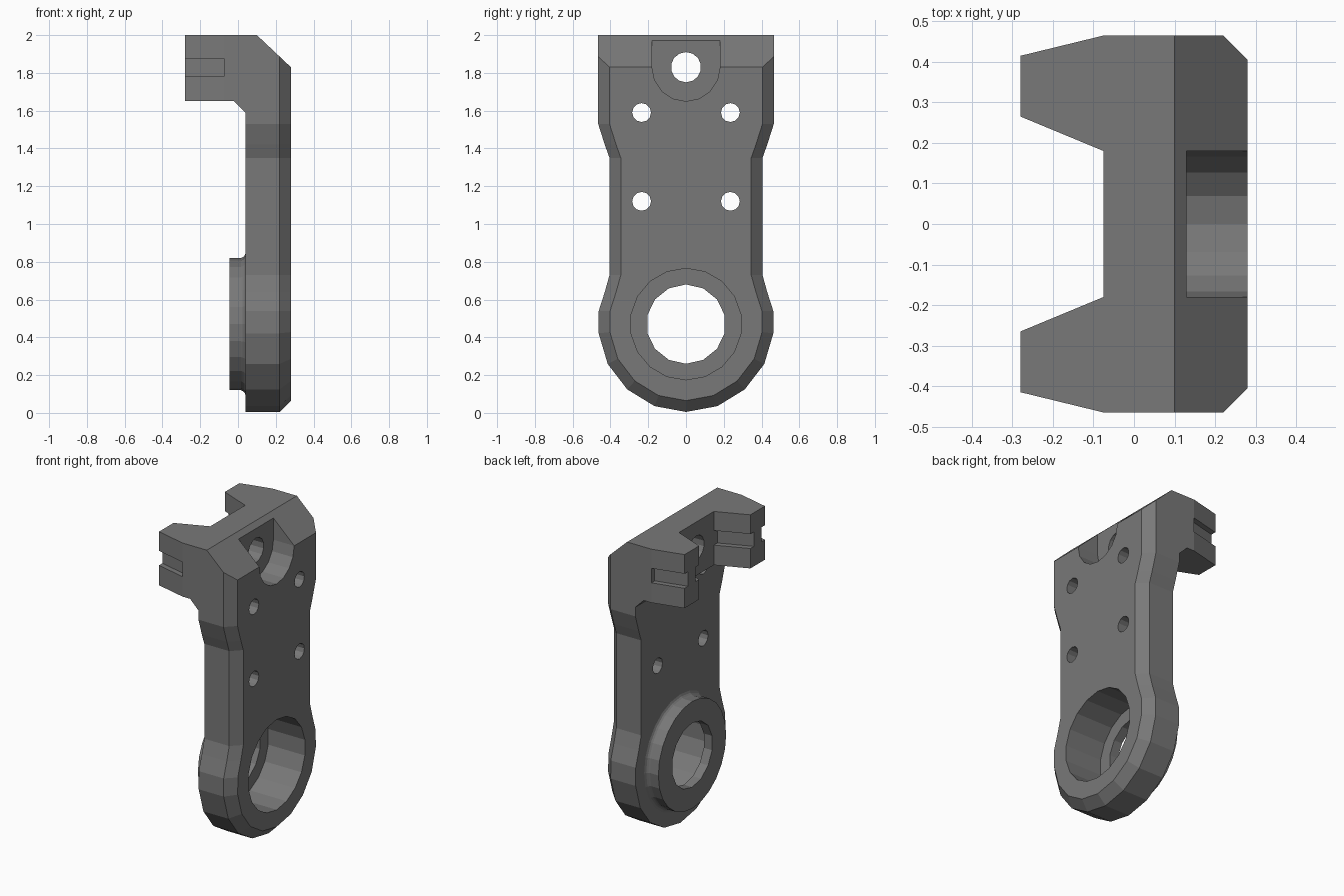
import bpy, bmesh, math

cube = bpy.data.objects.get("Cube")
if cube:
    bpy.data.objects.remove(cube, do_unlink=True)

COLOR = (0.19, 0.19, 0.19, 1)
grey = bpy.data.materials.new("machined grey")
grey.use_nodes = True
grey.diffuse_color = COLOR
grey.node_tree.nodes["Principled BSDF"].inputs["Base Color"].default_value = COLOR


def loft(name, rings):
    """Solid through rings of 3D points that share one point count."""
    bm = bmesh.new()
    vs = [[bm.verts.new(p) for p in ring] for ring in rings]
    n = len(vs[0])
    for a, b in zip(vs, vs[1:]):
        for i in range(n):
            j = (i + 1) % n
            bm.faces.new((a[i], a[j], b[j], b[i]))
    bm.faces.new(vs[0])
    bm.faces.new(vs[-1])
    bmesh.ops.recalc_face_normals(bm, faces=bm.faces)
    mesh = bpy.data.meshes.new(name)
    bm.to_mesh(mesh)
    bm.free()
    mesh.materials.append(grey)
    ob = bpy.data.objects.new(name, mesh)
    bpy.context.collection.objects.link(ob)
    return ob


def prism(name, pts, axis, lo, hi):
    """Extrude a 2D profile along one axis."""
    place = {"X": lambda a, b, t: (t, a, b),
             "Y": lambda a, b, t: (a, t, b),
             "Z": lambda a, b, t: (a, b, t)}[axis]
    return loft(name, [[place(a, b, t) for a, b in pts] for t in (lo, hi)])


def circle(r, cy, cz, n):
    """Circle in the YZ plane with a vertex at the bottom."""
    angles = [math.tau * i / n - math.pi / 2 for i in range(n)]
    return [(cy + r * math.cos(a), cz + r * math.sin(a)) for a in angles]


def combine(target, other, operation):
    mod = target.modifiers.new(operation, "BOOLEAN")
    mod.operation = operation
    mod.solver = "EXACT"
    mod.object = other
    bpy.context.view_layer.objects.active = target
    bpy.ops.object.modifier_apply(modifier=mod.name)
    bpy.data.objects.remove(other, do_unlink=True)


def cut(target, *args):
    combine(target, prism("cutter", *args), "DIFFERENCE")


BORE_Z = 0.47
WIDE = 0.465


def plate_outline(inset):
    """Rounded foot, waist and wide head, mirrored across y."""
    r = WIDE - inset
    half = [(r * math.cos(math.radians(a)), BORE_Z + r * math.sin(math.radians(a)))
            for a in (-69, -48, -27, -6)]
    half += [(y - inset, z) for y, z in
             ((0.462, 0.54), (0.43, 0.64), (0.405, 0.73), (0.405, 1.35),
              (0.43, 1.42), (WIDE, 1.53), (WIDE, 2))]
    return [(0, BORE_Z - r)] + half + [(-y, z) for y, z in reversed(half)]


# Plate with a chamfered face edge
bracket = loft("bracket", [[(x, y, z) for y, z in plate_outline(inset)]
                           for x, inset in ((0.04, 0), (0.22, 0), (0.28, 0.06))])

# Forked head with two tapered arms
side = [(0.15, WIDE), (-0.075, WIDE), (-0.28, 0.415), (-0.28, 0.265), (-0.075, 0.18)]
head = prism("head", side + [(x, -y) for x, y in reversed(side)], "Z", 1.59, 2)
cut(head, [(-0.4, 1.5), (-0.4, 1.65), (-0.02, 1.65), (0.07, 1.56), (0.07, 1.5)],
    "Y", -0.6, 0.6)

# Grooves on the outer and inner side of each arm
for s in (1, -1):
    for groove in ([(-0.3, 0.375), (-0.075, 0.43), (-0.075, 0.5), (-0.3, 0.5)],
                   [(-0.3, 0.31), (-0.075, 0.217), (-0.075, 0.1), (-0.3, 0.1)]):
        cut(head, [(x, s * y) for x, y in groove], "Z", 1.78, 1.875)
combine(bracket, head, "UNION")

# Bearing boss with a small root fillet
boss = loft("boss", [[(x, y, z) for y, z in circle(r, 0, BORE_Z, 24)]
                     for x, r in ((-0.045, 0.35), (0.015, 0.35), (0.025, 0.354),
                                  (0.034, 0.362), (0.04, 0.375), (0.1, 0.375))])
combine(bracket, boss, "UNION")

# Sloped top edge
cut(bracket, [(0.1, 2), (0.1, 2.1), (0.4, 2.1), (0.4, 1.717)], "Y", -0.6, 0.6)

# Bearing seat and through bore
cut(bracket, circle(0.295, 0, BORE_Z, 18), "X", 0.015, 0.4)
cut(bracket, circle(0.21, 0, BORE_Z, 14), "X", -0.2, 0.4)

# Round-bottomed pocket and its screw hole
arc = [math.pi * (1 + i / 8) for i in range(9)]
pocket = [(0.18 * math.cos(a), 1.83 + 0.18 * math.sin(a)) for a in arc]
cut(bracket, pocket + [(0.18, 2.2), (-0.18, 2.2)], "X", 0.13, 0.4)
cut(bracket, circle(0.08, 0, 1.83, 14), "X", -0.2, 0.4)

# Four mounting holes
for y in (-0.235, 0.235):
    for z in (1.12, 1.59):
        cut(bracket, circle(0.05, y, z, 12), "X", -0.2, 0.4)
